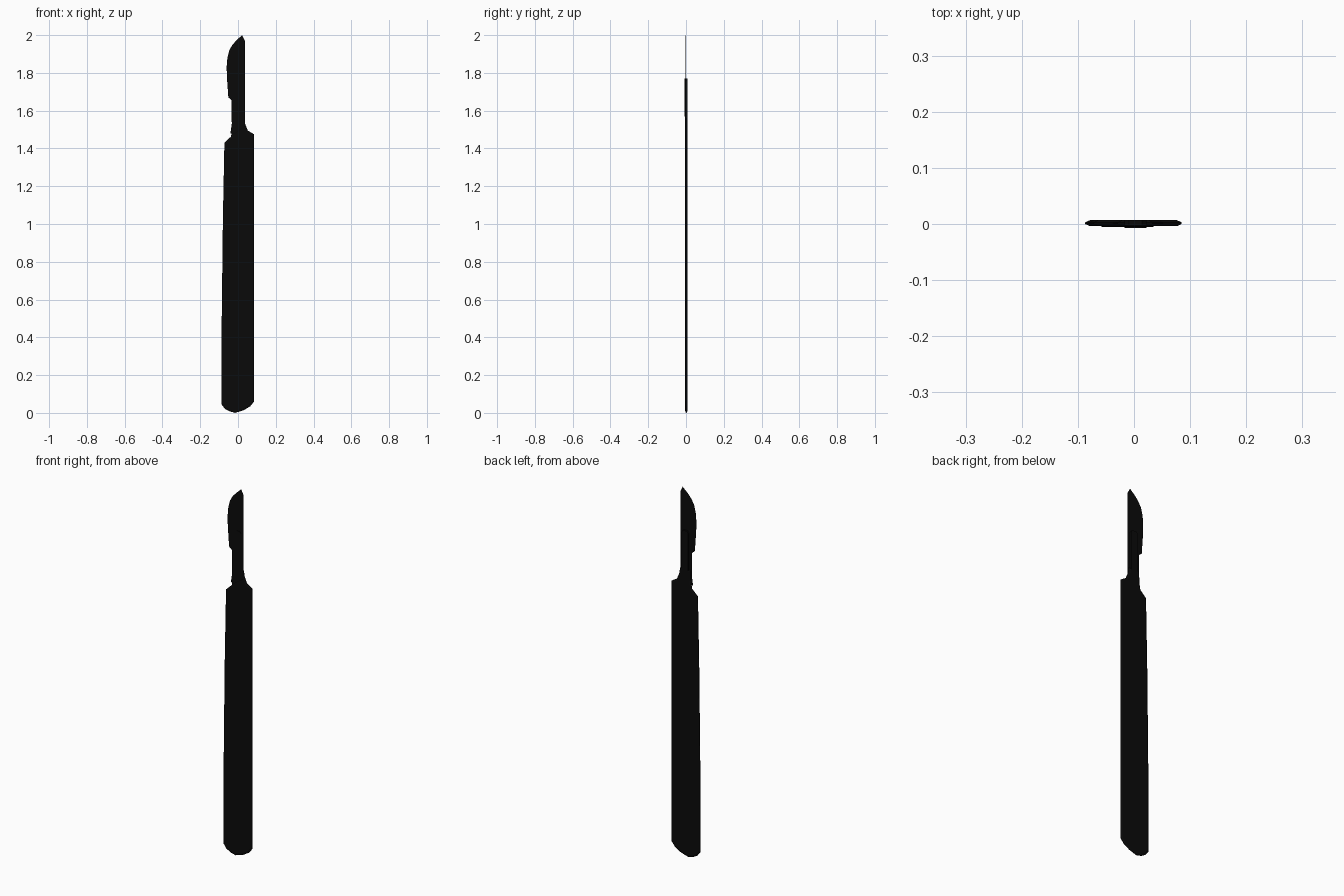
import bpy
from mathutils import Vector

if "Cube" in bpy.data.objects:
    bpy.data.objects.remove(bpy.data.objects["Cube"])

black = bpy.data.materials.new("black_steel")
black.diffuse_color = (0.003, 0.003, 0.003, 1)
black.use_nodes = True
black.node_tree.nodes["Principled BSDF"].inputs["Base Color"].default_value = black.diffuse_color


def inset(pts, d):
    """Move every corner of a counter-clockwise outline inward by d."""
    out = []
    for i, p in enumerate(pts):
        a = (p - pts[i - 1]).normalized()
        b = (pts[(i + 1) % len(pts)] - p).normalized()
        na, nb = Vector((-a.y, a.x)), Vector((-b.y, b.x))
        out.append(p + (na + nb) * d / max(1 + na.dot(nb), 0.6))
    return out


def plate(name, outline, layers):
    """Stack outlines through the thickness: layers are (y, inset), front to back."""
    pts = [Vector(p) for p in outline]
    n = len(pts)
    verts = [(p.x, y, p.y) for y, d in layers for p in inset(pts, d)]
    last = (len(layers) - 1) * n
    faces = [list(range(n)), list(range(last + n - 1, last - 1, -1))]
    for k in range(len(layers) - 1):
        for i in range(n):
            j = (i + 1) % n
            faces.append((k * n + i, (k + 1) * n + i, (k + 1) * n + j, k * n + j))
    mesh = bpy.data.meshes.new(name)
    mesh.from_pydata(verts, [], faces)
    mesh.materials.append(black)
    obj = bpy.data.objects.new(name, mesh)
    bpy.context.collection.objects.link(obj)
    return obj


# Flat handle with chamfered rim, rounded foot and short neck
plate("handle", [
    (-0.087, 0.045), (-0.07, 0.022), (-0.045, 0.008), (-0.015, 0.0),
    (0.03, 0.014), (0.065, 0.035), (0.085, 0.06), (0.085, 1.475),
    (0.052, 1.495), (0.038, 1.53), (0.033, 1.56), (-0.029, 1.56),
    (-0.031, 1.50), (-0.037, 1.463), (-0.072, 1.43), (-0.08, 1.03),
    (-0.087, 0.43)],
    [(-0.004, 0.009), (0.0, 0.0), (0.003, 0.0), (0.007, 0.009)])

# Tang behind the blade, and the raised key that fills the blade slot
tang = [(-0.017, 1.54), (0.022, 1.54), (0.022, 1.76), (0.014, 1.77),
        (-0.009, 1.77), (-0.017, 1.76)]
plate("tang", tang, [(-0.004, 0), (0.007, 0)])
key = [(x, max(z, 1.57)) for x, z in tang]
plate("blade_key", key, [(-0.007, 0), (-0.003, 0)])

# Thin curved blade, straight spine on the right, ground edge on the left
plate("blade", [
    (-0.04, 1.48), (-0.02, 1.475), (0.037, 1.515), (0.037, 1.97),
    (0.022, 2.0), (-0.008, 1.973), (-0.03, 1.948), (-0.046, 1.92),
    (-0.056, 1.88), (-0.06, 1.835), (-0.059, 1.78), (-0.051, 1.67),
    (-0.034, 1.655), (-0.033, 1.53)],
    [(-0.005, 0.003), (-0.0035, 0.0), (-0.002, 0.003)])
